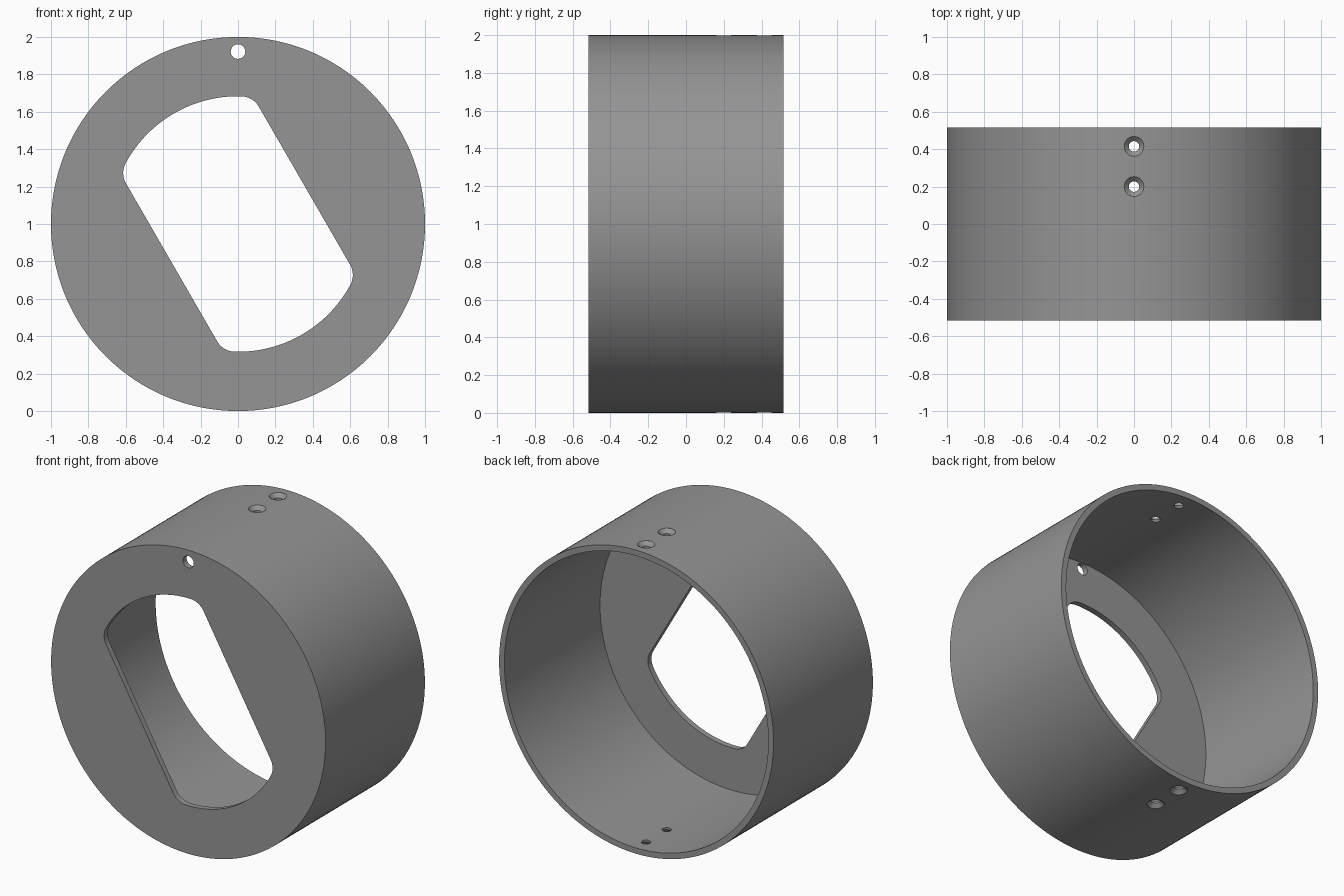
import bpy, bmesh, math
from mathutils import Matrix, Vector

if "Cube" in bpy.data.objects:
    bpy.data.objects.remove(bpy.data.objects["Cube"])

R, HALF, WALL = 1.0, 0.517, 0.038       # outer radius, half depth, wall thickness
CENTRE = Vector((0, 0, 1))

grey = bpy.data.materials.new("grey")
grey.diffuse_color = (0.3, 0.3, 0.3, 1)
grey.use_nodes = True
grey.node_tree.nodes["Principled BSDF"].inputs["Base Color"].default_value = grey.diffuse_color


def make_object(name, bm):
    bmesh.ops.recalc_face_normals(bm, faces=bm.faces)
    mesh = bpy.data.meshes.new(name)
    bm.to_mesh(mesh)
    bm.free()
    mesh.materials.append(grey)
    ob = bpy.data.objects.new(name, mesh)
    bpy.context.collection.objects.link(ob)
    return ob


def prism(name, points, y0, y1):
    """Extrude an outline of (x, z) points from y0 to y1."""
    bm = bmesh.new()
    face = bm.faces.new([bm.verts.new((x, y0, z)) for x, z in points])
    ext = bmesh.ops.extrude_face_region(bm, geom=[face])
    moved = [v for v in ext["geom"] if isinstance(v, bmesh.types.BMVert)]
    bmesh.ops.translate(bm, verts=moved, vec=(0, y1 - y0, 0))
    return make_object(name, bm)


def arc(cx, cz, r, a0, a1, n):
    return [(cx + r * math.cos(a0 + (a1 - a0) * i / n),
             cz + r * math.sin(a0 + (a1 - a0) * i / n)) for i in range(n + 1)]


def circle(cx, cz, r, n):
    return arc(cx, cz, r, 0, math.tau, n)[:-1]


def slot_outline(radius=0.683, half_width=0.41, fillet=0.11, tilt=math.radians(30)):
    """Disc cut by two parallel flats, with rounded corners, tilted."""
    u = half_width - fillet
    v = math.sqrt((radius - fillet) ** 2 - u * u)
    a = math.atan2(v, u)
    half = (arc(u, v, fillet, 0, a, 10)
            + arc(0, 0, radius, a, math.pi - a, 40)[1:]
            + arc(-u, v, fillet, math.pi - a, math.pi, 10)[1:])
    pts = half + [(-x, -z) for x, z in half]
    c, s = math.cos(tilt), math.sin(tilt)
    return [(x * c - z * s, 1 + x * s + z * c) for x, z in pts]


def screw_cutter(name, y, side):
    """Countersunk screw hole through the wall, side +1 top or -1 bottom."""
    profile = [(0.028, R - 0.1), (0.028, R - 0.025), (0.053, R - 0.001), (0.053, R + 0.05)]
    n = 40
    bm = bmesh.new()
    rings = [[bm.verts.new((r * math.cos(math.tau * i / n), y + r * math.sin(math.tau * i / n),
                            1 + side * h)) for i in range(n)] for r, h in profile]
    for lo, hi in zip(rings, rings[1:]):
        for i in range(n):
            j = (i + 1) % n
            bm.faces.new((lo[i], lo[j], hi[j], hi[i]))
    bm.faces.new(rings[0])
    bm.faces.new(rings[-1])
    return make_object(name, bm)


# Round housing, open at the back
housing = prism("housing", circle(0, 1, R, 192), -HALF, HALF)

# Hollow, slot, small face hole and the four screw holes
cutters = [
    prism("hollow_cutter", circle(0, 1, R - WALL, 192), -HALF + WALL, HALF + 0.2),
    prism("slot_cutter", slot_outline(), -HALF - 0.2, -HALF + 0.2),
    prism("face_hole_cutter", circle(0, 1.922, 0.039, 40), -HALF - 0.2, -HALF + 0.2),
]
for side in (1, -1):
    for y in (0.2, 0.415):
        cutters.append(screw_cutter("screw_cutter", y, side))

bpy.context.view_layer.objects.active = housing
housing.select_set(True)
for cutter in cutters:
    mod = housing.modifiers.new("cut", 'BOOLEAN')
    mod.operation = 'DIFFERENCE'
    mod.solver = 'EXACT'
    mod.object = cutter
    bpy.ops.object.modifier_apply(modifier=mod.name)
    bpy.data.objects.remove(cutter, do_unlink=True)

bpy.ops.object.shade_smooth_by_angle(angle=math.radians(25))
